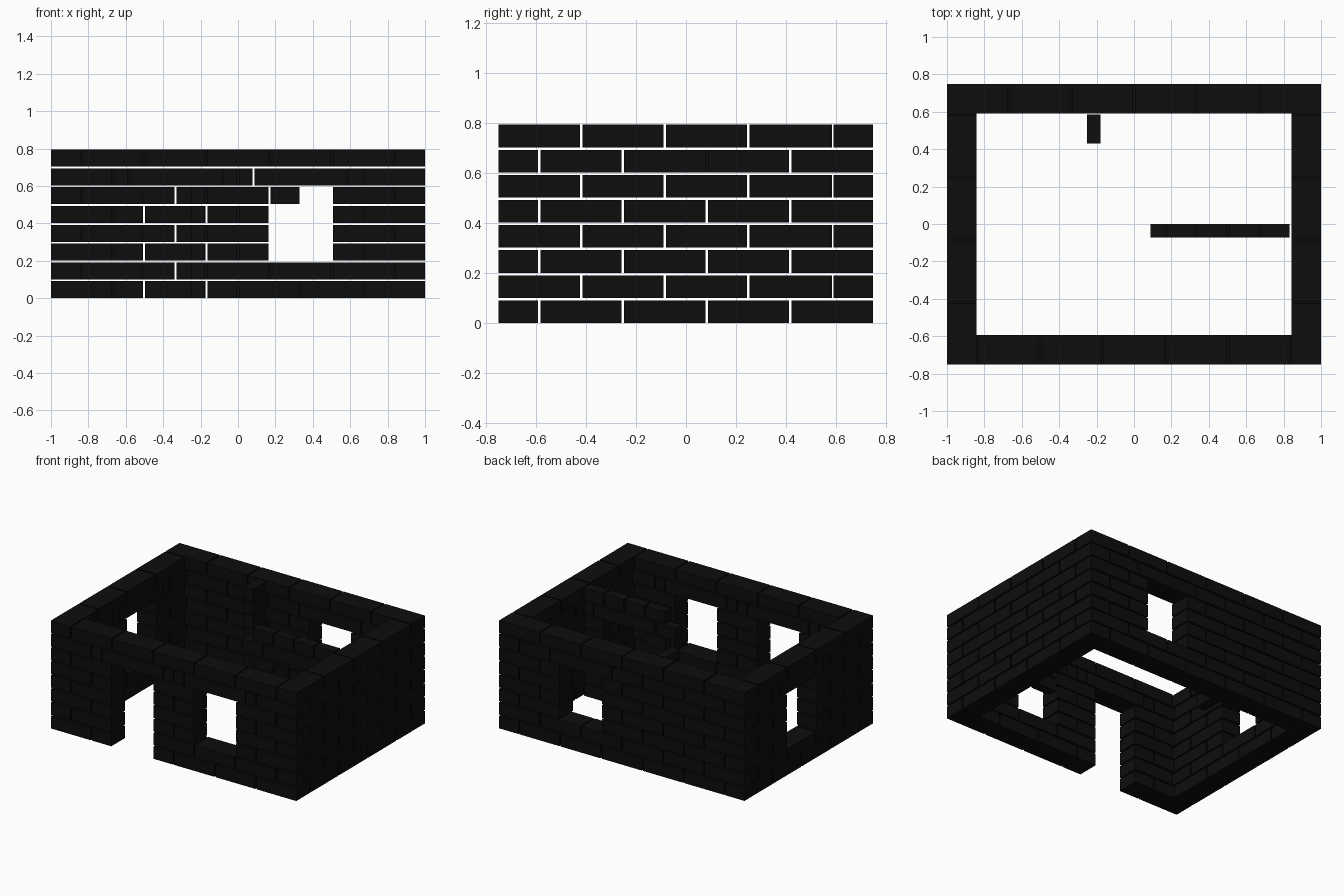
import bpy, bmesh
from mathutils import Matrix, Vector

if "Cube" in bpy.data.objects:
    bpy.data.objects.remove(bpy.data.objects["Cube"])

U, G, H = 0.1675, 0.01, 0.1005      # half-brick pitch, joint, course height
X0, Y0 = -1.0, -0.75                # outer corner of the house
ROWS = 8

mat = bpy.data.materials.new("black_brick")
mat.diffuse_color = (0.004, 0.004, 0.004, 1)
mat.use_nodes = True
mat.node_tree.nodes["Principled BSDF"].inputs["Base Color"].default_value = mat.diffuse_color


def box(bm, lo, hi):
    lo, hi = Vector(lo), Vector(hi)
    m = Matrix.Translation((lo + hi) / 2) @ Matrix.Diagonal((*(hi - lo), 1))
    bmesh.ops.create_cube(bm, size=1, matrix=m)


def finish(bm, name):
    me = bpy.data.meshes.new(name)
    bm.to_mesh(me)
    bm.free()
    me.materials.append(mat)
    bpy.context.collection.objects.link(bpy.data.objects.new(name, me))


def cut(spans, a, b):
    """Remove the interval a..b from a list of spans."""
    out = []
    for s, e in spans:
        if s < a:
            out.append((s, min(e, a)))
        if e > b:
            out.append((max(s, b), e))
    return out


def wall(name, axis, line, course, openings):
    """Running-bond wall; course(row) gives its end units, openings are (start, end, first row)."""
    bm = bmesh.new()
    for r in range(ROWS):
        a, b = course(r)
        spans = [(s, s + 2) for s in range(a, b, 2)]
        for s, e, first in openings:
            if first <= r <= 5:
                spans = cut(spans, s, e)
            elif r == 6:                       # lintel over the opening
                spans = cut(spans, s - .5, e + .5) + [(s - .5, e + .5)]
        z = r * H
        for s, e in spans:
            if axis == 'x':
                box(bm, (X0 + s * U, Y0 + line * U, z),
                    (X0 + e * U - G, Y0 + (line + 1) * U - G, z + H - G))
            else:
                box(bm, (X0 + line * U, Y0 + s * U, z),
                    (X0 + (line + 1) * U - G, Y0 + e * U - G, z + H - G))
    finish(bm, name)


# Outer walls, interlocked at the corners on alternate courses
full = lambda r: (0, 12) if r % 2 == 0 else (1, 11)
inner = lambda r: (1, 11) if r % 2 == 0 else (0, 12)
side = lambda r: (1, 9) if r % 2 == 0 else (0, 8)
wall("front_wall", 'x', 0, full, [(3, 5, 0), (7, 9, 2)])
wall("back_wall", 'x', 8, inner, [(7, 9, 2)])
wall("left_wall", 'y', 0, side, [(4, 6, 2)])
wall("right_wall", 'y', 11, side, [])

# Thin inner partition with a doorway and a lintel
bm = bmesh.new()
for r in range(ROWS):
    spans = [(10, 11)]
    if r == 5:
        spans.append((7, 8))
    elif r == 6:
        spans = [(6.5, 7.5), (7.5, 10.5), (10.5, 11)]
    elif r == 7:
        spans = [(s, s + 1) for s in (7, 8, 9, 10)]
    for s, e in spans:
        box(bm, (X0 + s * U, -0.073, r * H), (X0 + e * U - G, 0, r * H + H - G))
finish(bm, "inner_partition")

# Short partition stub against the back wall
bm = bmesh.new()
for r in range(ROWS):
    box(bm, (-0.25, 0.43, r * H), (-0.18, 0.585, r * H + H - G))
finish(bm, "partition_stub")
